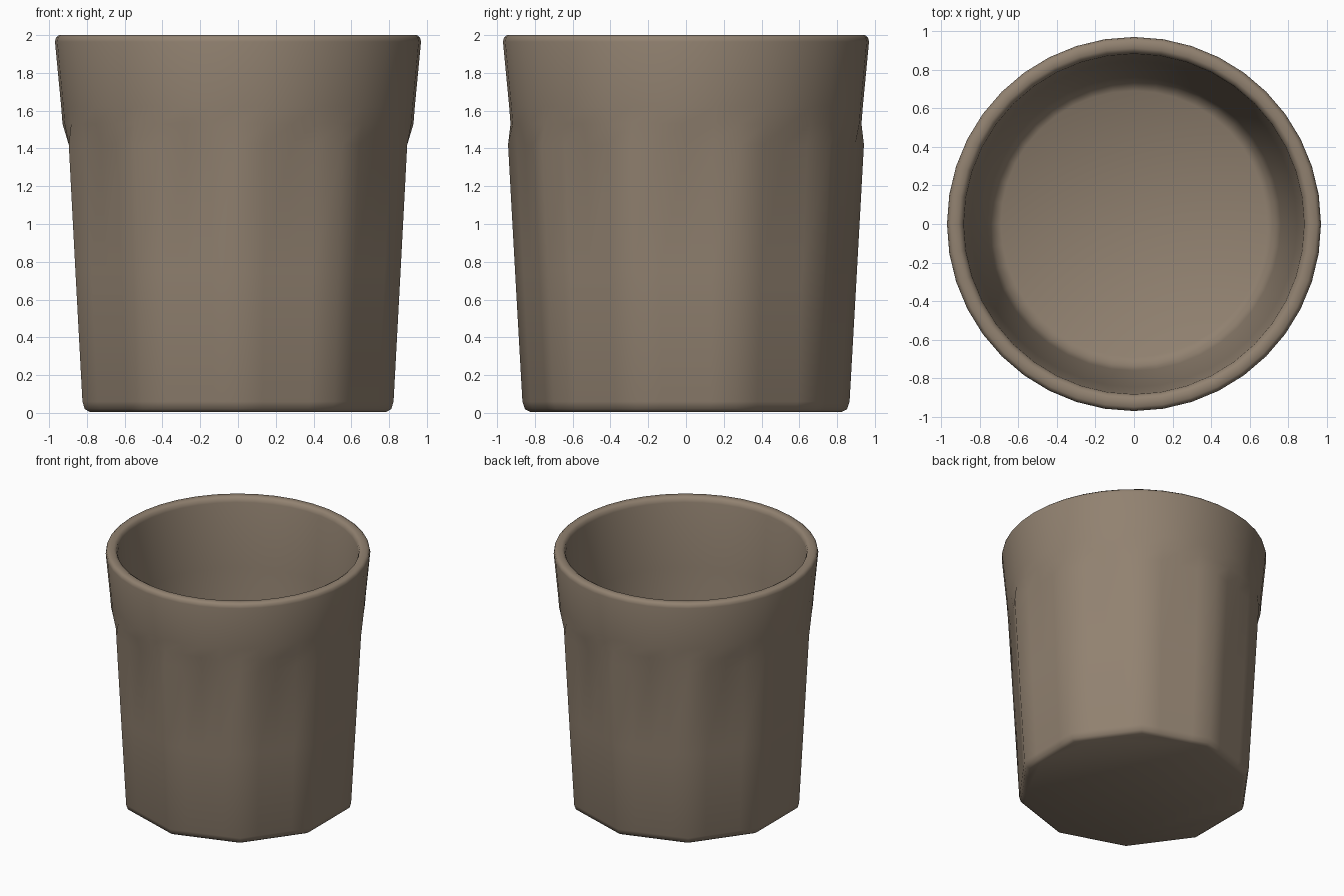
import bpy, bmesh, math

if "Cube" in bpy.data.objects:
    bpy.data.objects.remove(bpy.data.objects["Cube"])

SIDES, PER = 10, 4            # ten flat panels, four segments across each
N = SIDES * PER

def ring(bm, r, z, flat):
    """Ring blending from circle (flat=0) to decagon (flat=1); corners on +-y."""
    verts = []
    for i in range(N):
        off = 2 * math.pi * (i % PER) / N - math.pi / SIDES
        poly = math.cos(math.pi / SIDES) / math.cos(off)
        k = r * (1 + flat * (poly - 1))
        a = math.pi / 2 + 2 * math.pi * i / N
        verts.append(bm.verts.new((k * math.cos(a), k * math.sin(a), z)))
    return verts

# radius, height, flatness: up the outside, over the rim, down the inside
profile = [
    (0.825, 0.005, 1), (0.853, 0.02, 1), (0.866, 0.06, 1),   # faceted foot
    (0.905, 0.75, 1), (0.942, 1.42, 1),                      # panelled body
    (0.929, 1.53, 0), (0.936, 1.62, 0), (0.969, 1.965, 0),   # round collar
    (0.964, 1.987, 0), (0.948, 2.0, 0), (0.91, 2.0, 0),      # rim
    (0.89, 1.988, 0), (0.882, 1.96, 0),
    (0.845, 1.45, 0), (0.76, 0.22, 0), (0.735, 0.14, 0), (0.69, 0.11, 0),
]

# cup shell
bm = bmesh.new()
rings = [ring(bm, *p) for p in profile]
for a, b in zip(rings, rings[1:]):
    for i in range(N):
        j = (i + 1) % N
        bm.faces.new((a[i], a[j], b[j], b[i]))
bm.faces.new(rings[0][::-1])   # underside
bm.faces.new(rings[-1])        # inner floor
bmesh.ops.recalc_face_normals(bm, faces=bm.faces)
mesh = bpy.data.meshes.new("cup")
bm.to_mesh(mesh)
bm.free()

mat = bpy.data.materials.new("taupe clay")
mat.diffuse_color = (0.285, 0.222, 0.163, 1)
mat.use_nodes = True
mat.node_tree.nodes["Principled BSDF"].inputs["Base Color"].default_value = mat.diffuse_color
mesh.materials.append(mat)
cup = bpy.data.objects.new("cup", mesh)
bpy.context.collection.objects.link(cup)
bpy.context.view_layer.objects.active = cup
cup.select_set(True)
bpy.ops.object.shade_smooth_by_angle(angle=math.radians(50))
